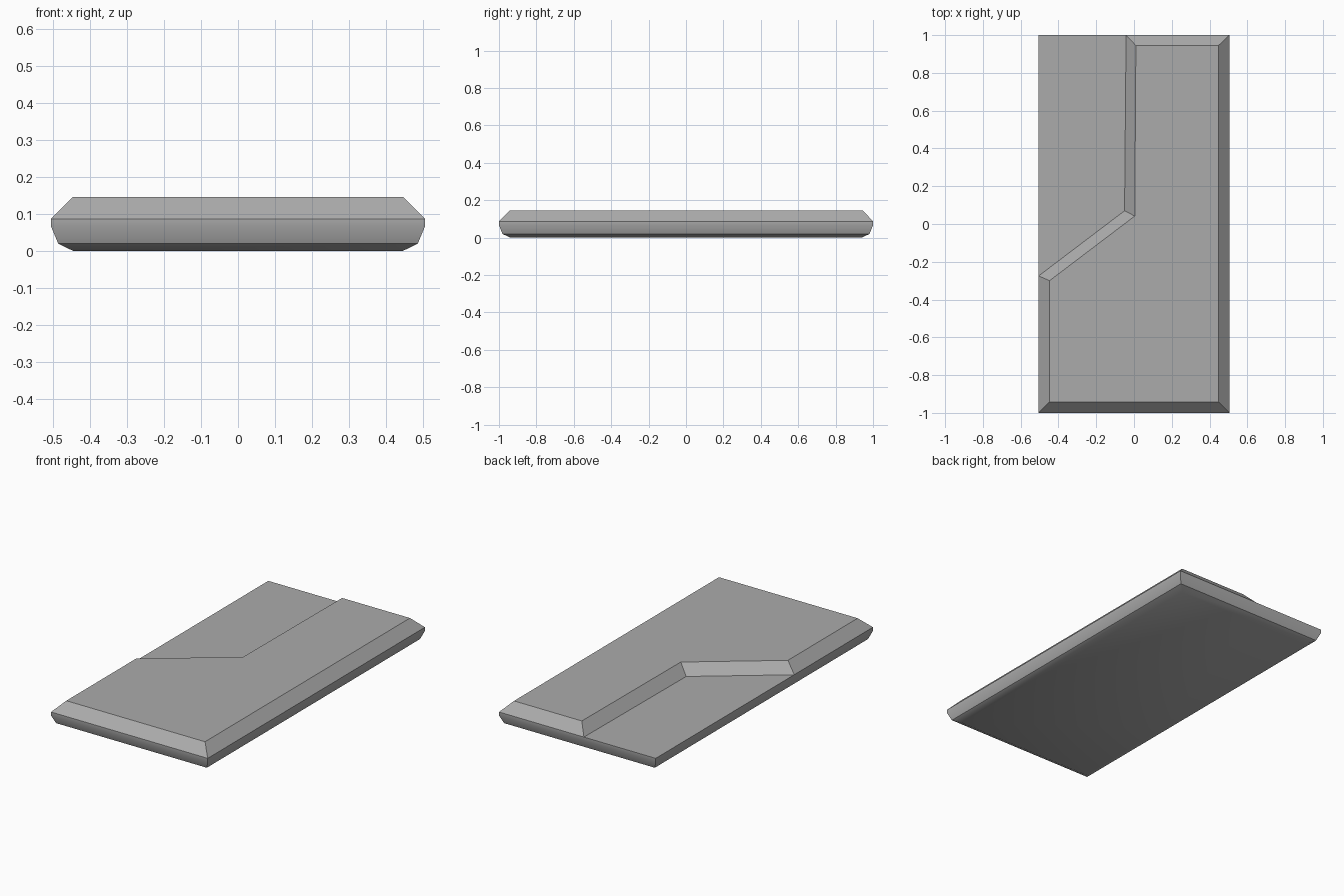
import bpy, bmesh

cube = bpy.data.objects.get("Cube")
if cube:
    bpy.data.objects.remove(cube, do_unlink=True)

W, L = 0.505, 1.0          # half width and half length
LOW, HIGH = 0.087, 0.146   # step height and top height

# Single stone-grey material
grey = bpy.data.materials.new("stone_grey")
grey.use_nodes = True
colour = (0.41, 0.41, 0.41, 1)
grey.diffuse_color = colour
grey.node_tree.nodes["Principled BSDF"].inputs["Base Color"].default_value = colour

bm = bmesh.new()


def clamp(v, limit):
    return max(-limit, min(limit, v))


def bridge(a, b):
    for i in range(len(a)):
        j = (i + 1) % len(a)
        bm.faces.new((a[i], a[j], b[j], b[i]))


# Slab: rectangular outline, with extra points where the step meets the rim
outline = [(-W, -L), (W, -L), (W, L), (-0.042, L), (-W, L), (-W, -0.275)]
profile = [(0.06, 0), (0.019, 0.02), (0, 0.066), (0, LOW)]   # inset, height
rings = [[bm.verts.new((clamp(x, W - inset), clamp(y, L - inset), z))
          for x, y in outline] for inset, z in profile]
for lower, upper in zip(rings, rings[1:]):
    bridge(lower, upper)
bm.faces.new(rings[0][::-1])

# Low step in the back right corner, and the inner corner of the raised part
rim = rings[-1]
inner = bm.verts.new((-0.05, 0.07, LOW))
bm.faces.new((rim[3], rim[4], rim[5], inner))

# Raised part with sloping sides
foot = rim[:4] + [inner, rim[5]]
crown = [(-0.447, -0.942), (0.447, -0.942), (0.447, 0.945),
         (0.01, 0.945), (0.004, 0.042), (-0.447, -0.30)]
top = [bm.verts.new((x, y, HIGH)) for x, y in crown]
bridge(foot, top)
bm.faces.new(top)

bmesh.ops.recalc_face_normals(bm, faces=bm.faces)
mesh = bpy.data.meshes.new("stepped_slab")
bm.to_mesh(mesh)
bm.free()
mesh.materials.append(grey)
slab = bpy.data.objects.new("stepped_slab", mesh)
bpy.context.collection.objects.link(slab)

# Soft lower rim, crisp bevels
bpy.ops.object.select_all(action='DESELECT')
slab.select_set(True)
bpy.context.view_layer.objects.active = slab
bpy.ops.object.shade_smooth_by_angle(angle=0.52)
